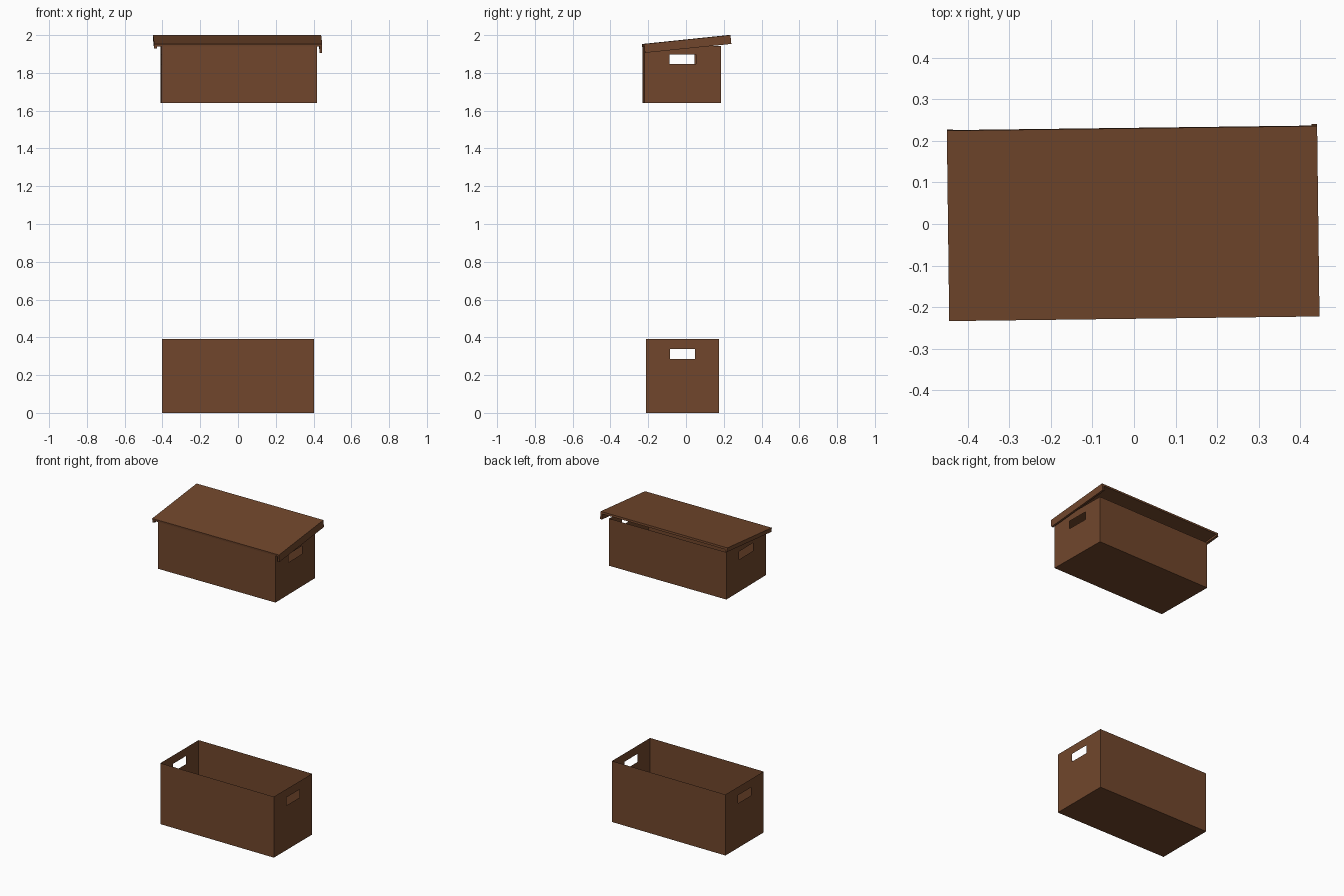
import bpy, bmesh
from mathutils import Matrix, Vector

if "Cube" in bpy.data.objects:
    bpy.data.objects.remove(bpy.data.objects["Cube"])

YAW = 0.0125
brown = bpy.data.materials.new("brown_card")
brown.diffuse_color = (0.165, 0.062, 0.025, 1)
brown.use_nodes = True
brown.node_tree.nodes["Principled BSDF"].inputs["Base Color"].default_value = brown.diffuse_color


def finish(name, bm, matrix):
    bmesh.ops.remove_doubles(bm, verts=bm.verts, dist=1e-5)
    me = bpy.data.meshes.new(name)
    bm.to_mesh(me)
    bm.free()
    me.materials.append(brown)
    ob = bpy.data.objects.new(name, me)
    ob.matrix_world = matrix
    bpy.context.collection.objects.link(ob)
    return ob


def open_box(name, w, d, h, slot, centre, yaw=0):
    """Thin open-topped box with a hand slot (half width, z0, z1) in each end."""
    bm = bmesh.new()
    x, y = w / 2, d / 2

    def quad(*pts):
        bm.faces.new([bm.verts.new(p) for p in pts])

    # floor
    quad((-x, -y, 0), (-x, y, 0), (x, y, 0), (x, -y, 0))
    for s in (1, -1):
        # long wall
        quad((s * x, s * y, 0), (-s * x, s * y, 0), (-s * x, s * y, h), (s * x, s * y, h))
        # end wall as a 3 x 3 grid without its middle
        ys = (-y, -slot[0], slot[0], y)
        zs = (0, slot[1], slot[2], h)
        for i in range(3):
            for j in range(3):
                if (i, j) != (1, 1):
                    a, b, c, e = ys[i], ys[i + 1], zs[j], zs[j + 1]
                    quad((s * x, s * a, c), (s * x, s * b, c), (s * x, s * b, e), (s * x, s * a, e))
    bmesh.ops.remove_doubles(bm, verts=bm.verts, dist=1e-5)
    # merge coplanar end panels, keeping the slots
    bmesh.ops.dissolve_limit(bm, angle_limit=0.01, verts=bm.verts, edges=bm.edges)
    return finish(name, bm, Matrix.Translation(centre) @ Matrix.Rotation(yaw, 4, 'Z'))


open_box("lower_box", 0.803, 0.386, 0.39, (0.066, 0.285, 0.337), (0, -0.018, 0))
open_box("upper_box", 0.823, 0.405, 0.302, (0.071, 0.206, 0.257), (0.005, -0.022, 1.64), YAW)

# lid: extruded sheet profile with a short left flap and a long right flap
W, D, T = 0.445, 0.23, 0.013
profile = [(-W, 0), (-W, -0.025), (-W + 0.015, -0.025), (-W + 0.015, -T),
           (W - T, -T), (W - T, -0.047), (W, -0.047), (W, 0)]
bm = bmesh.new()
face = bm.faces.new([bm.verts.new((px, -D, pz)) for px, pz in profile])
ext = bmesh.ops.extrude_face_region(bm, geom=[face])
bmesh.ops.translate(bm, vec=Vector((0, 2 * D, 0)),
                    verts=[g for g in ext["geom"] if isinstance(g, bmesh.types.BMVert)])
bmesh.ops.recalc_face_normals(bm, faces=bm.faces)
finish("tilted_lid", bm, Matrix.Translation((-0.002, 0.001, 1.9765))
       @ Matrix.Rotation(YAW, 4, 'Z') @ Matrix.Rotation(0.103, 4, 'X'))
